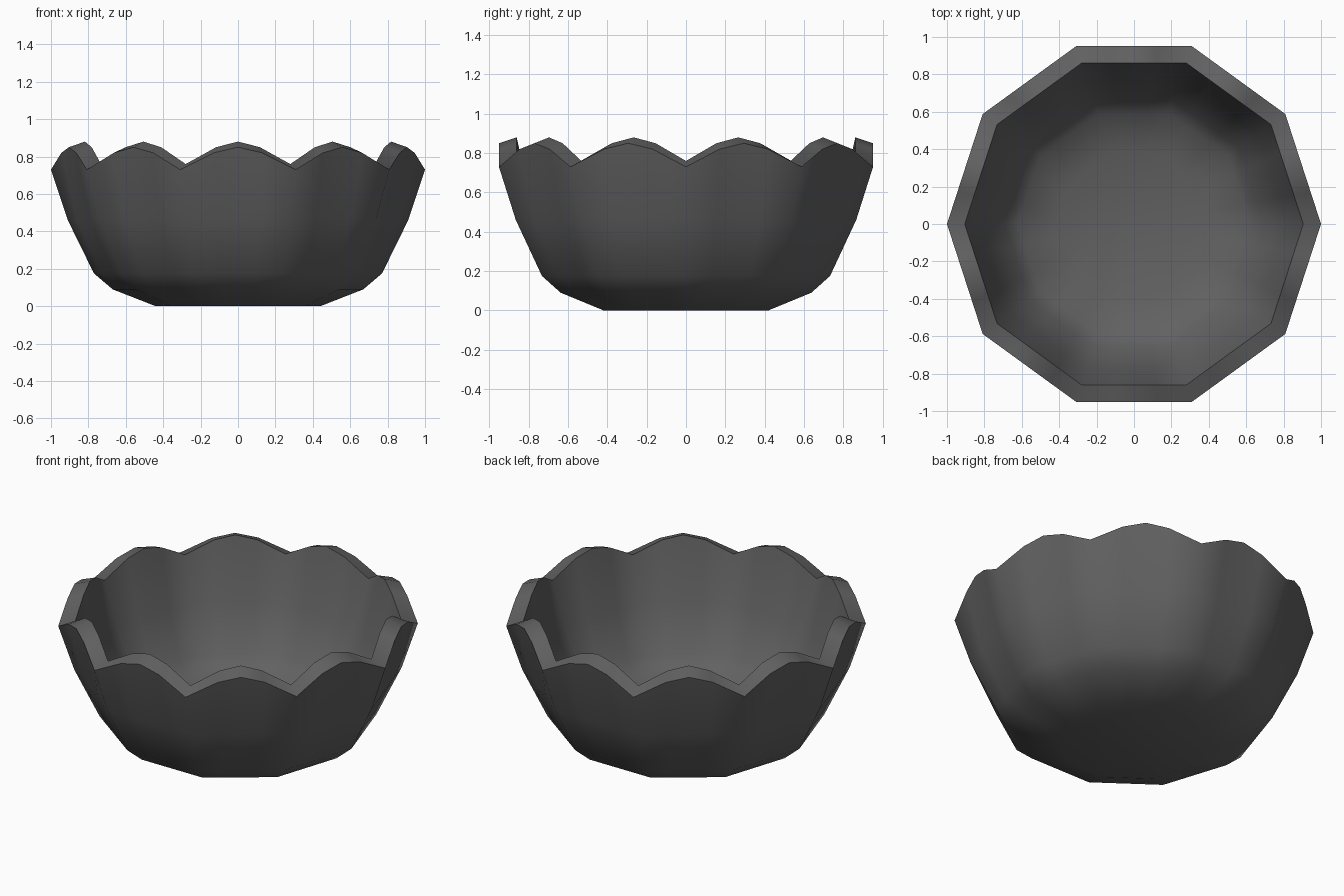
import bpy, bmesh, math
from mathutils import Vector

cube = bpy.data.objects.get("Cube")
if cube:
    bpy.data.objects.remove(cube)

SIDES = 10
# Position along each side, and how far the scallop has risen there
STEPS = [(0.0, 0.0), (0.29, 0.75), (0.5, 1.0), (0.71, 0.75)]
SCALLOP = 0.12

# Corner radius and height: outside going up, then inside going down
OUTER = [(0.44, 0.0), (0.67, 0.09), (0.77, 0.175), (0.91, 0.46), (1.0, 0.73)]
INNER = [(0.905, 0.76), (0.817, 0.498), (0.69, 0.237), (0.62, 0.177), (0.42, 0.1)]


def corner(i, radius):
    a = math.tau * i / SIDES
    return Vector((radius * math.cos(a), radius * math.sin(a), 0))


def ring(bm, radius, z, rise):
    """Straight-sided ring of vertices, raised into scallops at the rim."""
    verts = []
    for i in range(SIDES):
        a, b = corner(i, radius), corner(i + 1, radius)
        for t, lift in STEPS:
            p = a.lerp(b, t)
            p.z = z + rise * lift
            verts.append(bm.verts.new(p))
    return verts


bm = bmesh.new()
rim = (OUTER[-1], INNER[0])
rings = [ring(bm, r, z, SCALLOP if (r, z) in rim else 0) for r, z in OUTER + INNER]

# Walls and rim
for low, high in zip(rings, rings[1:]):
    n = len(low)
    for i in range(n):
        j = (i + 1) % n
        bm.faces.new((low[i], low[j], high[j], high[i]))

# Flat base and bowl floor
bm.faces.new(list(reversed(rings[0])))
bm.faces.new(rings[-1])
bmesh.ops.recalc_face_normals(bm, faces=bm.faces)

mesh = bpy.data.meshes.new("scalloped_bowl")
bm.to_mesh(mesh)
bm.free()
bowl = bpy.data.objects.new("scalloped_bowl", mesh)
bpy.context.collection.objects.link(bowl)

# Dark grey glaze
mat = bpy.data.materials.new("dark_grey")
mat.use_nodes = True
colour = (0.12, 0.12, 0.12, 1)
mat.diffuse_color = colour
mat.node_tree.nodes["Principled BSDF"].inputs["Base Color"].default_value = colour
mesh.materials.append(mat)

# Soft walls with crisp rim edges
bpy.ops.object.select_all(action='DESELECT')
bowl.select_set(True)
bpy.context.view_layer.objects.active = bowl
bpy.ops.object.shade_smooth_by_angle(angle=math.radians(45))
